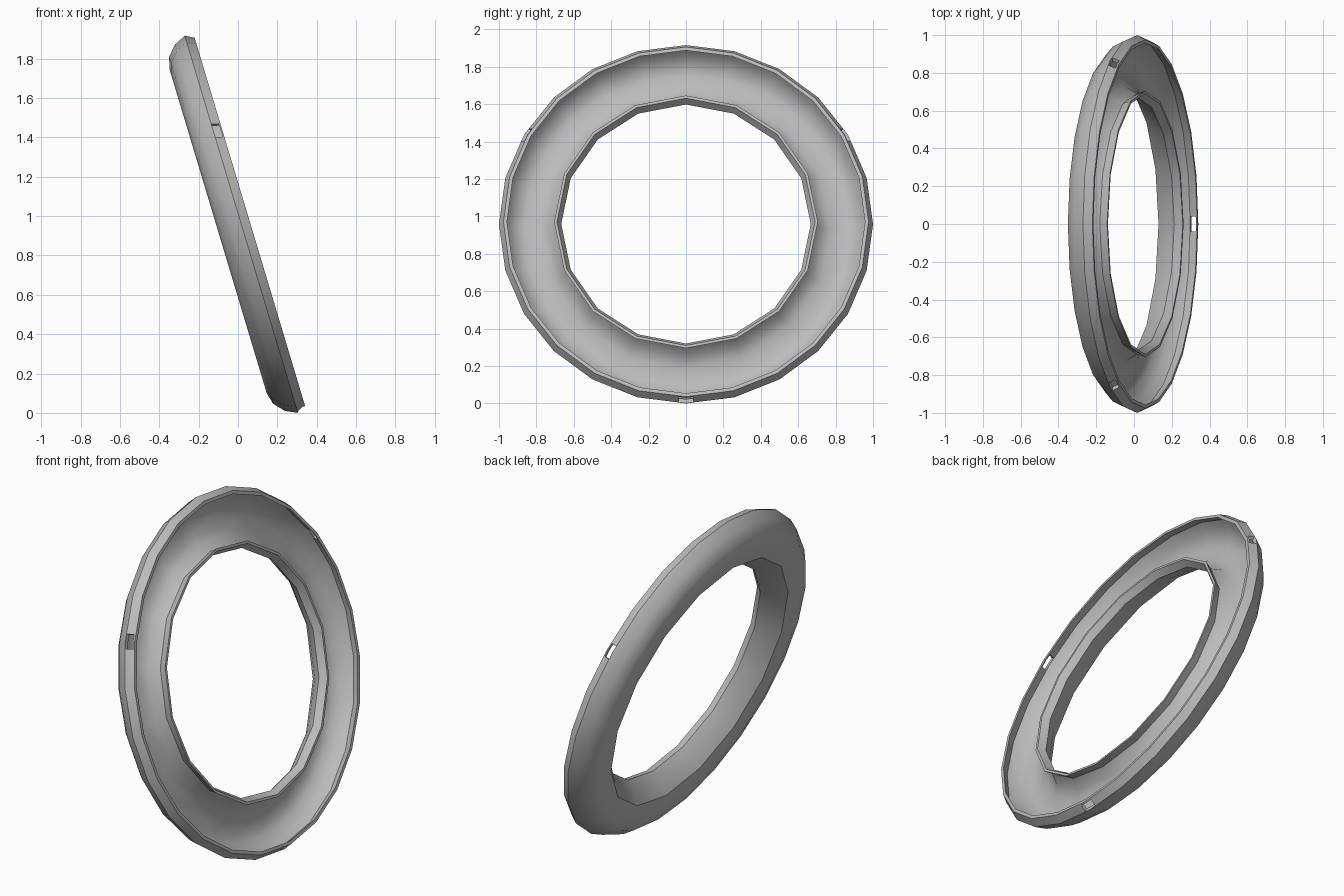
import bpy, bmesh, math
from mathutils import Matrix

default = bpy.data.objects.get("Cube")
if default:
    bpy.data.objects.remove(default, do_unlink=True)

OUTER, INNER = 24, 16          # sides of the outer and inner edges
TILT = Matrix.Translation((0.06, 0, 0.971)) @ Matrix.Rotation(math.radians(-16.7), 4, 'Y')

grey = bpy.data.materials.new("grey_metal")
grey.use_nodes = True
colour = (0.5, 0.5, 0.5, 1)
grey.diffuse_color = colour
grey.node_tree.nodes["Principled BSDF"].inputs["Base Color"].default_value = colour


def make_object(name, bm):
    bmesh.ops.recalc_face_normals(bm, faces=bm.faces)
    mesh = bpy.data.meshes.new(name)
    bm.to_mesh(mesh)
    bm.free()
    mesh.materials.append(grey)
    obj = bpy.data.objects.new(name, mesh)
    bpy.context.collection.objects.link(obj)
    return obj


def add_ring(bm, radius, depth, sides):
    angles = [2 * math.pi * i / sides for i in range(sides)]
    return [bm.verts.new((depth, radius * math.sin(t), radius * math.cos(t))) for t in angles]


def stitch(bm, a, b):
    """Join two rings, with triangles where their side counts differ."""
    n, m = len(a), len(b)
    if n == m:
        for i in range(n):
            j = (i + 1) % n
            bm.faces.new((a[i], a[j], b[j], b[i]))
        return
    i = j = 0
    while i < n or j < m:
        if j == m or (i < n and (i + 0.5) / n <= (j + 0.5) / m):
            bm.faces.new((a[i % n], a[(i + 1) % n], b[j % m]))
            i += 1
        else:
            bm.faces.new((a[i % n], b[(j + 1) % m], b[j % m]))
            j += 1


# Closed cross-section of the hollow channel: radius, depth
outer_back = [(0.976, 0), (1.0, -0.045), (0.972, -0.105), (0.92, -0.152), (0.86, -0.168)]
inner_back = [(0.76, -0.155), (0.705, -0.1), (0.667, -0.04), (0.69, 0)]
inner_front = [(0.705, 0), (0.69, -0.045), (0.722, -0.1), (0.775, -0.133)]
outer_front = [(0.86, -0.146), (0.91, -0.13), (0.955, -0.09), (0.977, -0.045), (0.957, 0)]

bm = bmesh.new()
rings = []
for part, sides in ((outer_back, OUTER), (inner_back + inner_front, INNER), (outer_front, OUTER)):
    rings += [add_ring(bm, r, d, sides) for r, d in part]
for k, ring in enumerate(rings):
    stitch(bm, ring, rings[(k + 1) % len(rings)])
trim_ring = make_object("trim_ring", bm)

# Three clip slots through the outer lip
bm = bmesh.new()
for angle in (60, 180, 300):
    place = (Matrix.Rotation(math.radians(angle), 4, 'X')
             @ Matrix.Translation((-0.026, 0, 0.98))
             @ Matrix.Diagonal((0.036, 0.08, 0.12, 1)))
    bmesh.ops.create_cube(bm, size=1, matrix=place)
cutter = make_object("slot_cutter", bm)
cutter.hide_render = True

cut = trim_ring.modifiers.new("slots", 'BOOLEAN')
cut.object = cutter
cut.solver = 'EXACT'
bpy.ops.object.select_all(action='DESELECT')
trim_ring.select_set(True)
bpy.context.view_layer.objects.active = trim_ring
bpy.ops.object.modifier_apply(modifier=cut.name)
bpy.data.objects.remove(cutter, do_unlink=True)

# Lean the ring back and smooth its curved faces
trim_ring.data.transform(TILT)
bpy.ops.object.shade_smooth_by_angle(angle=math.radians(35))
